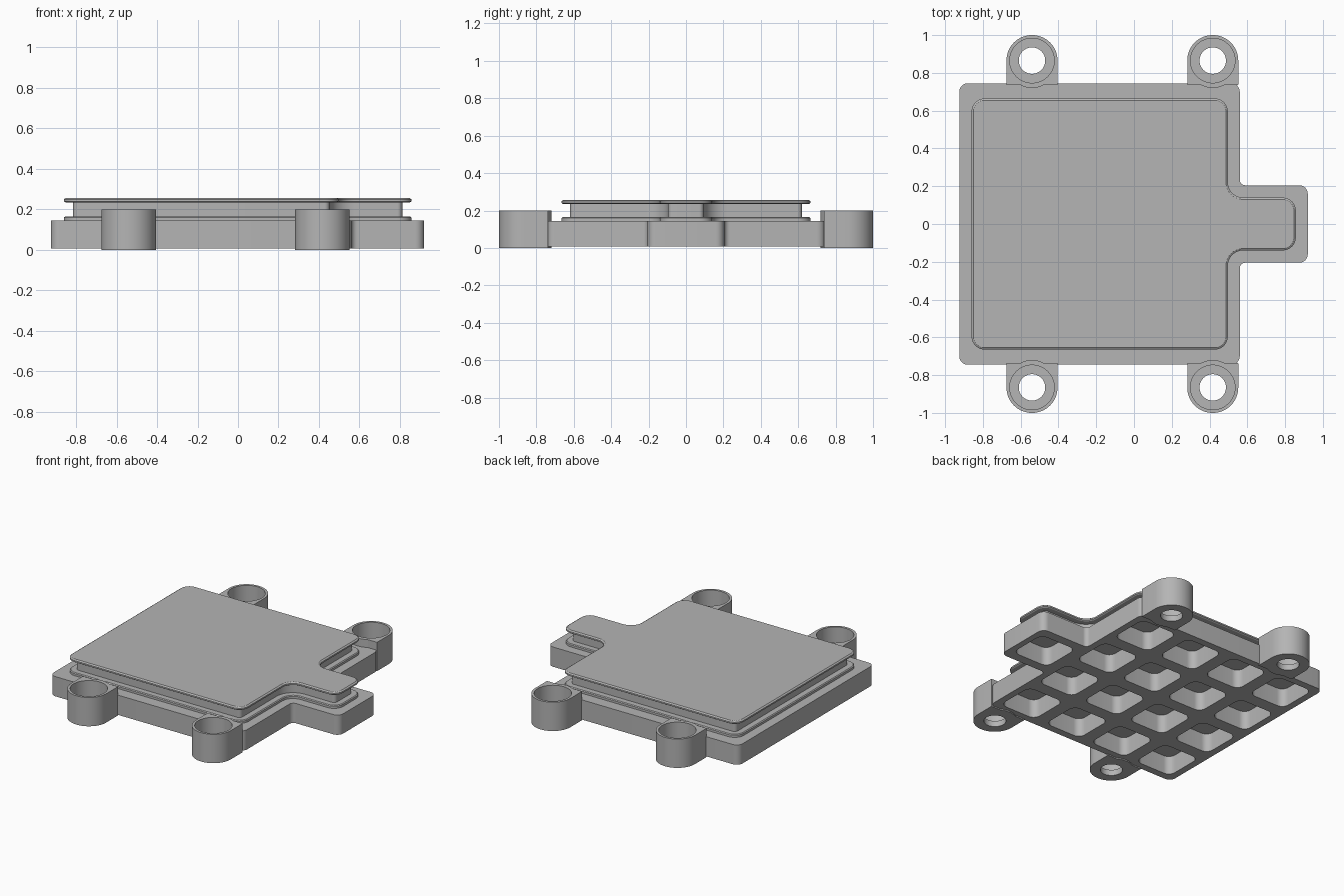
import bpy
import bmesh
import math
from mathutils import Vector

if "Cube" in bpy.data.objects:
    bpy.data.objects.remove(bpy.data.objects["Cube"])

grey = bpy.data.materials.new("mid_grey")
grey.use_nodes = True
GREY = (0.46, 0.46, 0.46, 1)
grey.diffuse_color = GREY
grey.node_tree.nodes["Principled BSDF"].inputs["Base Color"].default_value = GREY


def rounded(points, steps=8):
    """Turn (x, y, radius) corners into a loop of points with round corners."""
    loop = []
    for i, (x, y, r) in enumerate(points):
        p = Vector((x, y))
        a = (Vector(points[i - 1][:2]) - p).normalized()
        b = (Vector(points[(i + 1) % len(points)][:2]) - p).normalized()
        half = a.angle(b) / 2
        centre = p + (a + b).normalized() * (r / math.sin(half))
        start = p + a * (r / math.tan(half)) - centre
        end = p + b * (r / math.tan(half)) - centre
        turn = math.atan2(start.x * end.y - start.y * end.x, start.dot(end))
        for k in range(steps + 1):
            t = turn * k / steps
            c, s = math.cos(t), math.sin(t)
            loop.append(centre + Vector((c * start.x - s * start.y,
                                         s * start.x + c * start.y)))
    return loop


def loft(name, sections):
    """Solid through stacked (z, loop) sections."""
    bm = bmesh.new()
    rings = [[bm.verts.new((p.x, p.y, z)) for p in loop] for z, loop in sections]
    for low, high in zip(rings, rings[1:]):
        for i in range(len(low)):
            bm.faces.new((low[i - 1], low[i], high[i], high[i - 1]))
    bm.faces.new(rings[0])
    bm.faces.new(rings[-1])
    bmesh.ops.recalc_face_normals(bm, faces=bm.faces)
    mesh = bpy.data.meshes.new(name)
    bm.to_mesh(mesh)
    bm.free()
    obj = bpy.data.objects.new(name, mesh)
    obj.data.materials.append(grey)
    bpy.context.collection.objects.link(obj)
    return obj


def cut(obj, cutters):
    """Subtract the cutters, then remove them."""
    for c in cutters:
        c.hide_render = True
        mod = obj.modifiers.new("cut", "BOOLEAN")
        mod.operation = "DIFFERENCE"
        mod.solver = "EXACT"
        mod.object = c
    graph = bpy.context.evaluated_depsgraph_get()
    mesh = bpy.data.meshes.new_from_object(obj.evaluated_get(graph))
    obj.modifiers.clear()
    obj.data = mesh
    for c in cutters:
        bpy.data.objects.remove(c)


def tabbed(left, right, tab, half_y, tab_y, corner, inner, d=0):
    """Square outline with a tab on +x, shrunk inward by d."""
    out = max(corner - d, 0.005)
    l, r, t, h, w = left + d, right - d, tab - d, half_y - d, tab_y - d
    return rounded([(l, -h, out), (r, -h, out), (r, -w, inner + d), (t, -w, out),
                    (t, w, out), (r, w, inner + d), (r, h, out), (l, h, out)])


def box_loop(x, y, half, r):
    return rounded([(x - half, y - half, r), (x + half, y - half, r),
                    (x + half, y + half, r), (x - half, y + half, r)])


def circle(x, y, r, n=48):
    return [Vector((x + r * math.cos(2 * math.pi * i / n),
                    y + r * math.sin(2 * math.pi * i / n))) for i in range(n)]


# Base plate with a waffle of pockets underneath
plate = tabbed(-0.925, 0.56, 0.92, 0.745, 0.205, 0.045, 0.03)
base = loft("base_plate", [(0.008, plate), (0.145, plate)])
PITCH = 0.37
centres = [(-0.737 + PITCH * i, PITCH * (j - 1.5)) for i in range(4) for j in range(4)]
centres.append((0.737, 0))
pockets = []
for x, y in centres:
    loop = box_loop(x, y, 0.14, 0.05)
    pockets.append(loft("pocket_cutter", [(-0.05, loop), (0.135, loop)]))
cut(base, pockets)

# Raised plug: lower lip, recessed seal groove, upper lip
profile = [(0.14, 0), (0.16, 0), (0.165, 0.006), (0.165, 0.045), (0.235, 0.045),
           (0.235, 0.008), (0.24, 0), (0.25, 0), (0.257, 0.01)]
plug = loft("grooved_plug", [
    (z, tabbed(-0.86, 0.497, 0.857, 0.665, 0.14, 0.07, 0.08, d)) for z, d in profile])

# Four mounting lugs with counterbored screw holes
parts = [base, plug]
R = 0.135
for x, x_name in ((-0.54, "right"), (0.417, "left")):
    for side, y_name in ((-1, "front"), (1, "back")):
        y = side * 0.865
        wall = side * 0.737
        loop = rounded([(x - R, wall, 0.002), (x - 0.065, wall, 0.002),
                        (x, side * 0.71, 0.12), (x + 0.065, wall, 0.002),
                        (x + R, wall, 0.002), (x + R, y + side * R, R - 0.001),
                        (x - R, y + side * R, R - 0.001)], 16)
        lug = loft(f"{y_name}_{x_name}_lug", [(0, loop), (0.2, loop)])
        bore, hole = circle(x, y, 0.118), circle(x, y, 0.07)
        cut(lug, [loft("bore_cutter", [(0.04, bore), (0.3, bore)]),
                  loft("hole_cutter", [(-0.1, hole), (0.1, hole)])])
        parts.append(lug)

# Smooth the rounded walls, keep hard edges
bpy.ops.object.select_all(action="DESELECT")
for obj in parts:
    obj.select_set(True)
bpy.context.view_layer.objects.active = base
bpy.ops.object.shade_smooth_by_angle(angle=math.radians(30))
